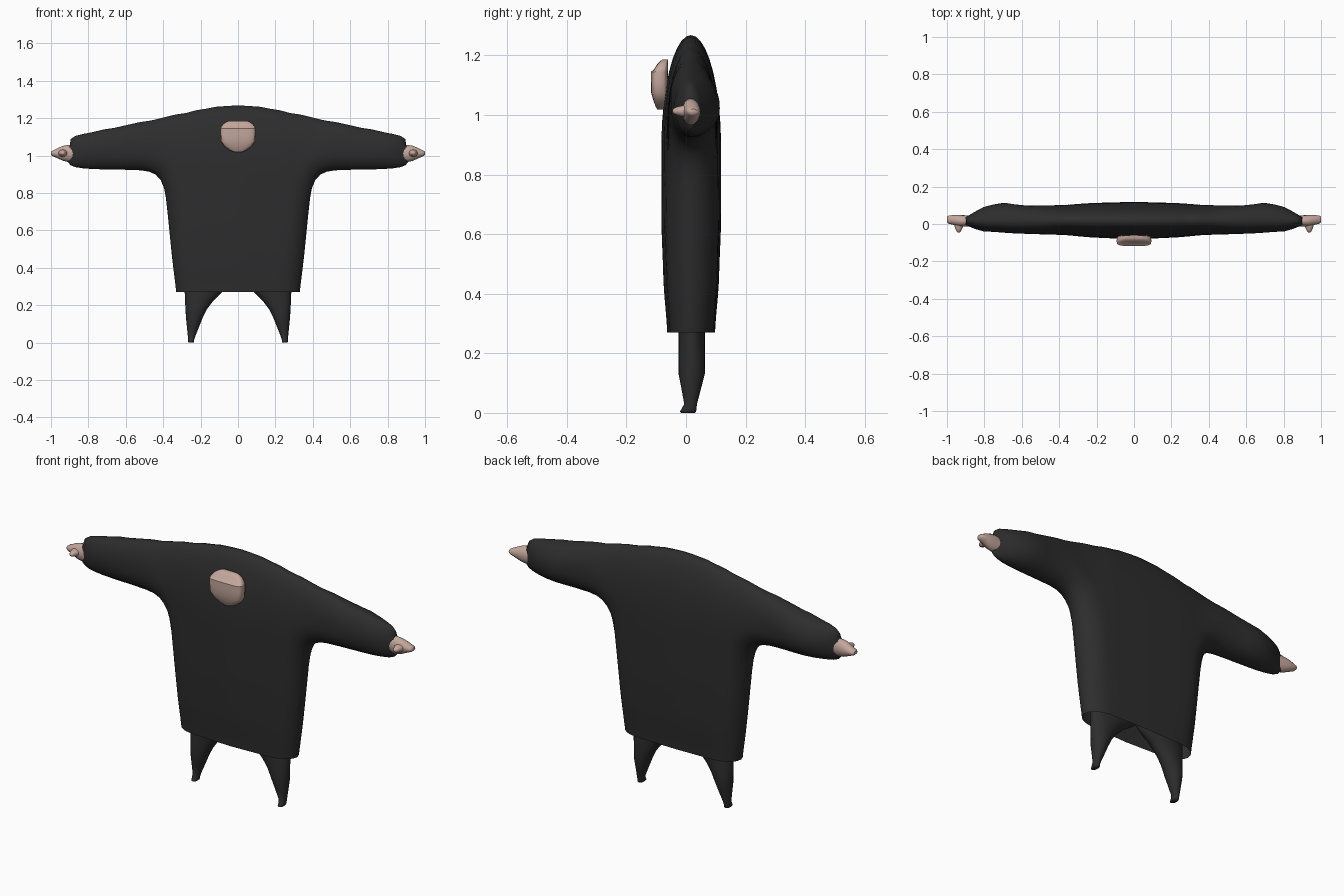
import bpy, bmesh, math
from mathutils import Vector

if "Cube" in bpy.data.objects:
    bpy.data.objects.remove(bpy.data.objects["Cube"])


def material(name, rgb):
    m = bpy.data.materials.new(name)
    m.diffuse_color = (*rgb, 1)
    m.use_nodes = True
    m.node_tree.nodes["Principled BSDF"].inputs["Base Color"].default_value = m.diffuse_color
    return m


CLOTH = material("charcoal cloth", (0.026, 0.026, 0.026))
SKIN = material("pale skin", (0.55, 0.385, 0.335))


def finish(bm, name, mat, mirror=False, angle=50):
    bmesh.ops.remove_doubles(bm, verts=bm.verts, dist=0.0004)
    bmesh.ops.recalc_face_normals(bm, faces=bm.faces)
    me = bpy.data.meshes.new(name)
    bm.to_mesh(me)
    bm.free()
    ob = bpy.data.objects.new(name, me)
    bpy.context.collection.objects.link(ob)
    me.materials.append(mat)
    if mirror:
        ob.modifiers.new("mirror", 'MIRROR').merge_threshold = 0.001
    bpy.context.view_layer.objects.active = ob
    ob.select_set(True)
    bpy.ops.object.shade_smooth_by_angle(angle=math.radians(angle))
    ob.select_set(False)
    return ob


def bridge(bm, rings, closed=True):
    rows = [[bm.verts.new(p) for p in r] for r in rings]
    n = len(rows[0])
    for a, b in zip(rows, rows[1:]):
        for i in range(n if closed else n - 1):
            j = (i + 1) % n
            bm.faces.new((a[i], a[j], b[j], b[i]))
    return rows


def oval(n, power):
    """Unit superellipse points."""
    pts = []
    for i in range(n):
        t = 2 * math.pi * i / n
        c, s = math.cos(t), math.sin(t)
        pts.append((math.copysign(abs(c) ** power, c), math.copysign(abs(s) ** power, s)))
    return pts


def loft(name, axis, sections, mat, mirror=False, n=20, power=1.0, angle=50):
    """sections: (position on axis, min a, max a, min b, max b) for the other two axes."""
    rings = []
    for p, a0, a1, b0, b1 in sections:
        ring = []
        for c, s in oval(n, power):
            q = [(a0 + a1) / 2 + c * (a1 - a0) / 2, (b0 + b1) / 2 + s * (b1 - b0) / 2]
            q.insert(axis, p)
            ring.append(q)
        rings.append(ring)
    bm = bmesh.new()
    rows = bridge(bm, rings)
    bm.faces.new(rows[0])
    bm.faces.new(rows[-1])
    return finish(bm, name, mat, mirror, angle)


def interp(table, x):
    for (x0, y0), (x1, y1) in zip(table, table[1:]):
        if x <= x1:
            t = max(0, (x - x0) / (x1 - x0))
            t = t * t * (3 - 2 * t) * 0.5 + t * 0.5
            return y0 + (y1 - y0) * t
    return table[-1][1]


def distance(p, line):
    best = 9
    for a, b in zip(line, line[1:]):
        d = b - a
        t = min(1, max(0, (p - a).dot(d) / d.length_squared))
        best = min(best, (a + d * t - p).length)
    return best


def rounding(d, r):
    k = 1 - min(d / r, 1)
    return math.sqrt(max(0, 1 - k * k))


# Robe: slices run from the hem / side / underarm line up to the shoulder line
HEM = [(0, .27), (.08, .27), (.16, .27), (.23, .27), (.27, .27), (.295, .27),
       (.312, .27), (.323, .27), (.33, .27)]
SIDE = [(.341, .36), (.352, .45), (.364, .57), (.376, .69), (.385, .77), (.395, .825),
        (.413, .868), (.44, .898), (.475, .914), (.52, .921), (.6, .924), (.66, .925),
        (.72, .926), (.78, .928), (.83, .932), (.87, .938), (.895, .948), (.91, .965)]
TOP_X = [0, .06, .12, .17, .2, .225, .245, .26, .275, .29, .302, .314, .326, .338, .352,
         .37, .395, .425, .465, .52, .6, .66, .72, .78, .83, .87, .895, .91]
SHOULDER = [(0, 1.268), (.1, 1.263), (.2, 1.246), (.3, 1.224), (.5, 1.182), (.7, 1.142),
            (.83, 1.115), (.87, 1.105), (.895, 1.088), (.91, 1.06)]
FRONT = [(0, -.083), (.2, -.073), (.4, -.058), (.6, -.052), (.8, -.04), (.91, -.014)]
BACK = [(0, .118), (.2, .113), (.4, .101), (.55, .097), (.63, .104), (.7, .114),
        (.77, .102), (.91, .045)]
DEPTH = [(.27, .8), (.45, .93), (.65, 1), (2, 1)]     # narrows toward the hem
TOP_ROUND = [(0, .38), (.3, .28), (.55, .12), (.91, .09)]

lows = [Vector(p) for p in HEM + SIDE]
tops = [Vector((x, interp(SHOULDER, x))) for x in TOP_X]
side_line = lows[len(HEM) - 1:]
STEPS = 22
front_rows, back_rows = [], []
for low, top in zip(lows, tops):
    front, back = [], []
    for i in range(STEPS + 1):
        v = (1 - math.cos(math.pi * i / STEPS)) / 2
        p = low.lerp(top, v)
        full = rounding(distance(p, side_line), .1) * rounding(distance(p, tops), interp(TOP_ROUND, p.x))
        full *= interp(DEPTH, p.y)
        yf, yb, mid = interp(FRONT, p.x), interp(BACK, p.x), .016
        front.append((p.x, mid + (yf - mid) * full, p.y))
        back.append((p.x, mid + (yb - mid) * full, p.y))
    front_rows.append(front)
    back_rows.append(back)
bm = bmesh.new()
f = bridge(bm, front_rows, closed=False)
b = bridge(bm, back_rows, closed=False)
for i in range(STEPS):                                # sleeve end
    bm.faces.new((f[-1][i], f[-1][i + 1], b[-1][i + 1], b[-1][i]))
finish(bm, "robe", CLOTH, mirror=True, angle=60)

# Legs: wide at the crotch, tapering to small feet
loft("leg", 2, [
    (.40, -.01, .275, -.022, .062), (.33, .0, .283, -.025, .064), (.295, .045, .285, -.025, .064),
    (.27, .085, .285, -.025, .064), (.22, .135, .283, -.025, .064), (.18, .165, .281, -.025, .064),
    (.13, .19, .278, -.025, .063), (.08, .21, .273, -.015, .05), (.03, .23, .268, -.006, .037),
    (.015, .234, .267, -.014, .035), (.004, .234, .266, -.021, .034), (0, .238, .262, -.016, .03)],
    CLOTH, mirror=True)

# Hands: tapered mitts
loft("hand", 0, [
    (.87, -.012, .045, .968, 1.054), (.91, -.014, .047, .966, 1.056), (.935, -.014, .049, .972, 1.052),
    (.955, -.008, .049, .981, 1.044), (.975, -.002, .047, .99, 1.034), (.992, .002, .045, .997, 1.026),
    (1.0, .01, .038, 1.004, 1.02)], SKIN, mirror=True, n=16)

# Thumbs: pointing forward
loft("thumb", 1, [
    (.02, .905, .965, .99, 1.035), (-.01, .912, .96, .993, 1.032), (-.028, .92, .954, .998, 1.028),
    (-.04, .926, .948, 1.003, 1.023), (-.045, .931, .943, 1.008, 1.018)], SKIN, mirror=True, n=12)

# Face: rounded block with a brow ledge
FACE = [(1.018, .02, -.096), (1.028, .045, -.102), (1.05, .073, -.11), (1.075, .09, -.117),
        (1.11, .093, -.118), (1.145, .093, -.118), (1.152, .092, -.108), (1.17, .078, -.097),
        (1.181, .06, -.086), (1.186, .045, -.08)]
loft("face", 2, [(z, -w, w, y, -.06) for z, w, y in FACE], SKIN, n=24, power=.5, angle=40)
